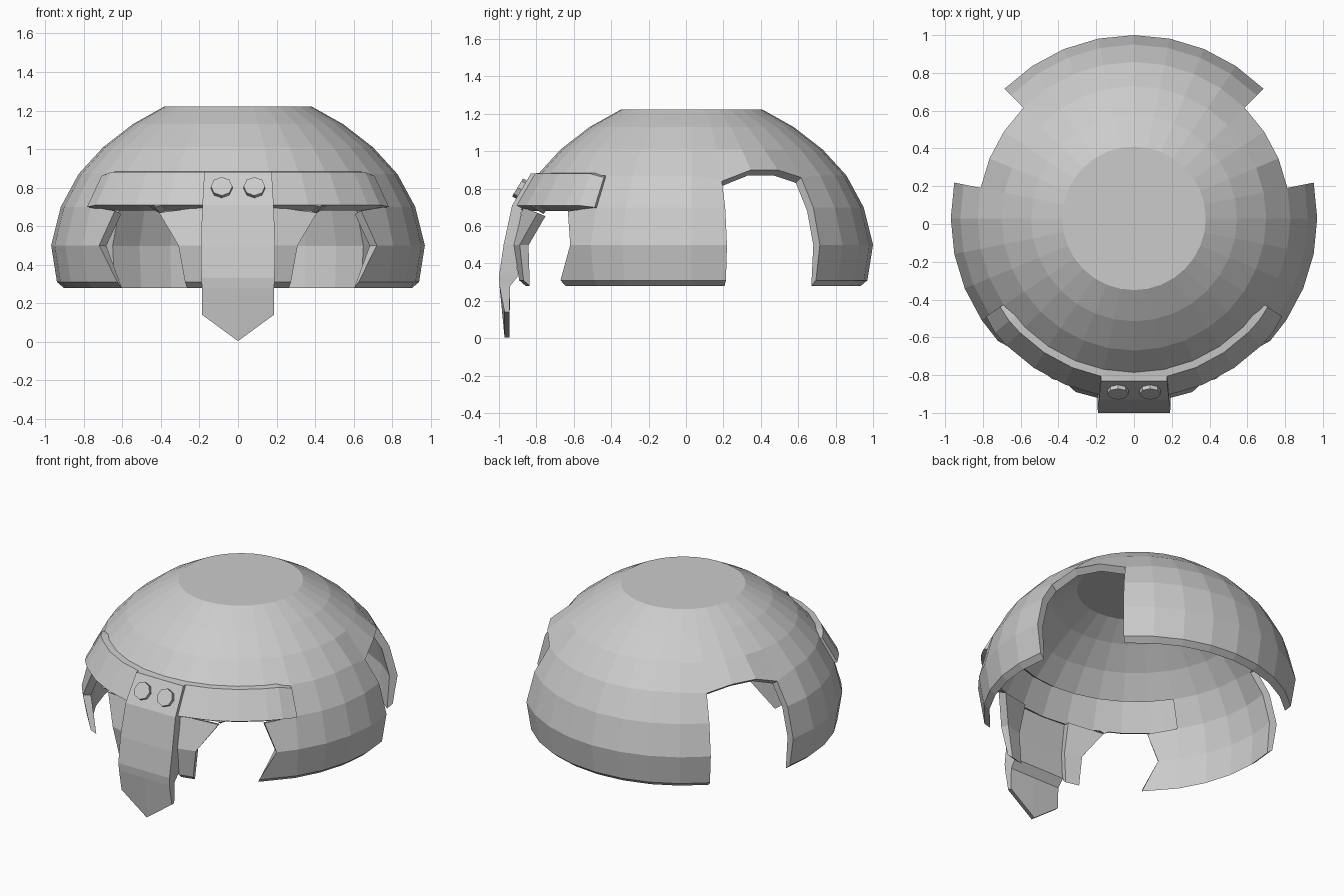
import bpy, bmesh, math
from mathutils import Vector

if "Cube" in bpy.data.objects:
    bpy.data.objects.remove(bpy.data.objects["Cube"])

CY = 0.03          # centre of the bowl in y
SEG = 32
WALL = 0.05


def polar(deg, r, z):
    a = math.radians(deg)          # 0 = front, 90 = right
    return Vector((r * math.sin(a), CY - r * math.cos(a), z))


def finish(name, bm):
    bmesh.ops.recalc_face_normals(bm, faces=bm.faces)
    me = bpy.data.meshes.new(name)
    bm.to_mesh(me)
    bm.free()
    ob = bpy.data.objects.new(name, me)
    bpy.context.collection.objects.link(ob)
    return ob


def loft(name, sections):
    bm = bmesh.new()
    rows = [[bm.verts.new(p) for p in s] for s in sections]
    n = len(rows[0])
    for a, b in zip(rows, rows[1:]):
        for i in range(n):
            j = (i + 1) % n
            bm.faces.new((a[i], a[j], b[j], b[i]))
    bm.faces.new(rows[0])
    bm.faces.new(rows[-1])
    return finish(name, bm)


# Bowl: faceted shell, open at eyes and ears and behind the band and nose guard
# (radius, height, slope of the wall normal)
profile = [(.94, .31, 0), (.97, .5, 3), (.92, .7, 20), (.828, .87, 36),
           (.70, 1.01, 47), (.545, 1.13, 57), (.38, 1.222, 75)]
angle_fix = {(0, 2): 17, (1, 2): 18.6, (2, 2): 26.5, (0, 4): 41.8, (1, 4): 48, (2, 4): 44}
height_fix = {(2, 2): .67, (2, 3): .69, (2, 4): .68,
              (3, 9): .84, (3, 10): .90, (3, 11): .90, (3, 12): .86}


def bowl_point(row, k, inner):
    side, m = (1, k) if k <= 16 else (-1, 32 - k)
    r, z, slope = profile[row]
    deg = angle_fix.get((row, m), m * 360 / SEG)
    z = height_fix.get((row, m), z)
    if inner:
        r -= WALL * math.cos(math.radians(slope))
        z = .28 if row == 0 else z - WALL * math.sin(math.radians(slope))
    return polar(side * deg, r + (.015 if inner and row == 0 else 0), z)


def is_open(row, k):
    m = min(k, 31 - k)
    eye = row < 2 and m in (2, 3)
    ear = row < 3 and m in (9, 10, 11)
    return eye or ear or (row < 2 and m == 0) or (row == 2 and m < 5)


bm = bmesh.new()
layers = [[[bm.verts.new(bowl_point(r, k, inner)) for k in range(SEG)]
           for r in range(len(profile))] for inner in (False, True)]
partner = dict(zip(sum(layers[0], []), sum(layers[1], [])))
outer_faces = []
for r in range(len(profile) - 1):
    for k in range(SEG):
        if not is_open(r, k):
            j = (k + 1) % SEG
            g = layers[0]
            outer_faces.append(bm.faces.new((g[r][k], g[r][j], g[r + 1][j], g[r + 1][k])))
outer_faces.append(bm.faces.new(layers[0][-1]))
rim = [e for e in bm.edges if len(e.link_faces) == 1]
for f in outer_faces:
    bm.faces.new([partner[v] for v in reversed(f.verts)])
for e in rim:
    a, b = e.verts
    bm.faces.new((a, b, partner[b], partner[a]))
bmesh.ops.delete(bm, geom=[v for v in bm.verts if not v.link_faces], context='VERTS')
finish("bowl", bm)

# Brow band with tapered ends, forming the wall above the eyes
full = [(.80, .885), (.855, .88), (.953, .71), (.895, .68)]
tip = [(.80, .87), (.85, .86), (.94, .70), (.88, .69)]
stations = [(-56.5, tip), (-50.6, full)]
stations += [(i * 11.25, full) for i in range(-4, 5)]
stations += [(50.6, full), (56.5, tip)]
loft("brow_band", [[polar(d, r, z) for r, z in s] for d, s in stations])

# Nose guard: z at side, z at middle, half width, front y, back y
guard = [(.88, .88, .175, -.83, -.78),
         (.71, .71, .185, -.93, -.875),
         (.50, .50, .193, -.975, -.91),
         (.33, .33, .19, -1.0, -.90),
         (.28, .28, .187, -.997, -.94),
         (.14, .003, .187, -.97, -.945)]
loft("nose_guard", [[(-w, f, z), (0, f, m), (w, f, z), (w, b, z), (0, b, m), (-w, b, z)]
                    for z, m, w, f, b in guard])

for s in (-1, 1):
    # Rivets
    bpy.ops.mesh.primitive_cylinder_add(
        vertices=8, radius=.056, depth=.085, location=(s * .085, -.864, .785),
        rotation=(math.radians(90 - 31), 0, 0))
    bpy.context.object.name = "rivet"
    # Small ridge above each eye opening
    loft("eye_ridge", [[polar(s * d, r, z) for d, r, z in sec] for sec in (
        [(24, .89, .69), (24, .945, .71), (24, .89, .715)],
        [(27, .89, .665), (27, .955, .70), (27, .90, .76)],
        [(30, .89, .69), (30, .945, .71), (30, .89, .715)])])
